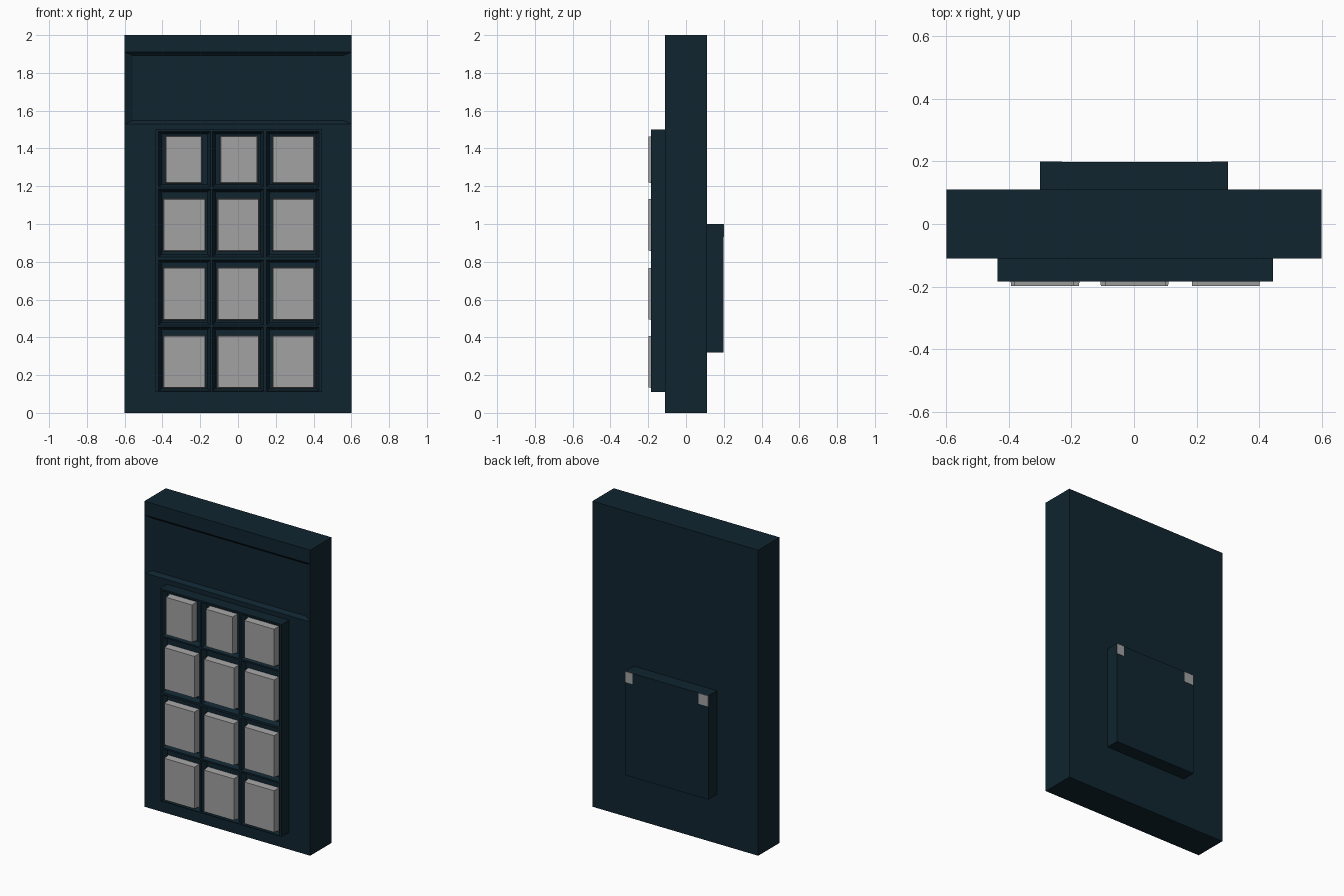
import bpy
import bmesh
from mathutils import Vector

default = bpy.data.objects.get("Cube")
if default:
    bpy.data.objects.remove(default, do_unlink=True)


def make_material(name, colour):
    mat = bpy.data.materials.new(name)
    mat.use_nodes = True
    mat.diffuse_color = (*colour, 1)
    mat.node_tree.nodes["Principled BSDF"].inputs["Base Color"].default_value = (*colour, 1)
    return mat


navy = make_material("dark navy", (0.005, 0.018, 0.029))
grey = make_material("key grey", (0.36, 0.36, 0.36))


def box_mesh(x, y, z):
    """Closed box between the given (low, high) ranges."""
    bm = bmesh.new()
    bmesh.ops.create_cube(bm, size=1)
    for v in bm.verts:
        for axis, (low, high) in enumerate((x, y, z)):
            v.co[axis] = high if v.co[axis] > 0 else low
    return bm


def finish(bm, name, material):
    bmesh.ops.recalc_face_normals(bm, faces=bm.faces[:])
    mesh = bpy.data.meshes.new(name)
    bm.to_mesh(mesh)
    bm.free()
    mesh.materials.append(material)
    obj = bpy.data.objects.new(name, mesh)
    bpy.context.collection.objects.link(obj)
    return obj


def slice_mesh(bm, axis, values):
    normal = Vector((0, 0, 0))
    normal[axis] = 1
    for value in values:
        geom = bm.verts[:] + bm.edges[:] + bm.faces[:]
        bmesh.ops.bisect_plane(bm, geom=geom, plane_co=normal * value, plane_no=normal)


def sink_front(bm, columns, rows, margin_x, margin_z, depth):
    """Sink sloped pockets into the front faces lying in the given columns and rows."""
    def inside(value, spans):
        return any(low < value < high for low, high in spans)

    pockets = []
    for face in bm.faces:
        c = face.calc_center_median()
        if face.normal.y < -0.9 and inside(c.x, columns) and inside(c.z, rows):
            pockets.append(face)
    bmesh.ops.inset_individual(bm, faces=pockets, thickness=0.004)
    for face in pockets:
        c = face.calc_center_median()
        for v in face.verts:
            v.co.x -= (margin_x - 0.004) * (1 if v.co.x > c.x else -1)
            v.co.z -= (margin_z - 0.004) * (1 if v.co.z > c.z else -1)
            v.co.y += depth


# Main slab with the sunken display across the top
bm = box_mesh((-0.6, 0.6), (-0.11, 0.11), (0, 2))
display = (1.53, 1.91)
slice_mesh(bm, 2, display)
sink_front(bm, [(-0.6, 0.6)], [display], 0.045, 0.02, 0.02)
finish(bm, "body", navy)

# Raised keypad with a pocket for each key
columns = [(-0.42, -0.145), (-0.135, 0.135), (0.15, 0.43)]
rows = [(0.115, 0.455), (0.465, 0.81), (0.825, 1.185), (1.195, 1.49)]
bm = box_mesh((-0.437, 0.445), (-0.184, -0.11), (0.11, 1.5))
slice_mesh(bm, 0, [edge for span in columns for edge in span])
slice_mesh(bm, 2, [edge for span in rows for edge in span])
sink_front(bm, columns, rows, 0.018, 0.016, 0.03)
finish(bm, "keypad", navy)

# Keys, tapering slightly towards the front
key_columns = [(-0.397, -0.172), (-0.11, 0.113), (0.182, 0.405)]
top_columns = [(-0.385, -0.19), (-0.095, 0.105), (0.182, 0.405)]
key_rows = [(0.13, 0.41), (0.49, 0.77), (0.855, 1.135), (1.215, 1.467)]
for r, z_span in enumerate(key_rows):
    spans = top_columns if r == 3 else key_columns
    for c, x_span in enumerate(spans):
        bm = box_mesh(x_span, (-0.199, -0.154), z_span)
        centre = Vector((sum(x_span) / 2, 0, sum(z_span) / 2))
        for v in bm.verts:
            if v.co.y < -0.19:
                v.co.x -= 0.004 * (1 if v.co.x > centre.x else -1)
                v.co.z -= 0.004 * (1 if v.co.z > centre.z else -1)
        finish(bm, f"key_row{r + 1}_column{c + 1}", grey)

# Box on the back, with grey patches in its upper corners
bm = box_mesh((-0.3, 0.3), (0.11, 0.198), (0.32, 1))
finish(bm, "back_box", navy)
for side, span in (("right", (-0.3, -0.23)), ("left", (0.248, 0.3))):
    finish(box_mesh(span, (0.197, 0.2), (0.93, 1)), f"back_patch_{side}", grey)
